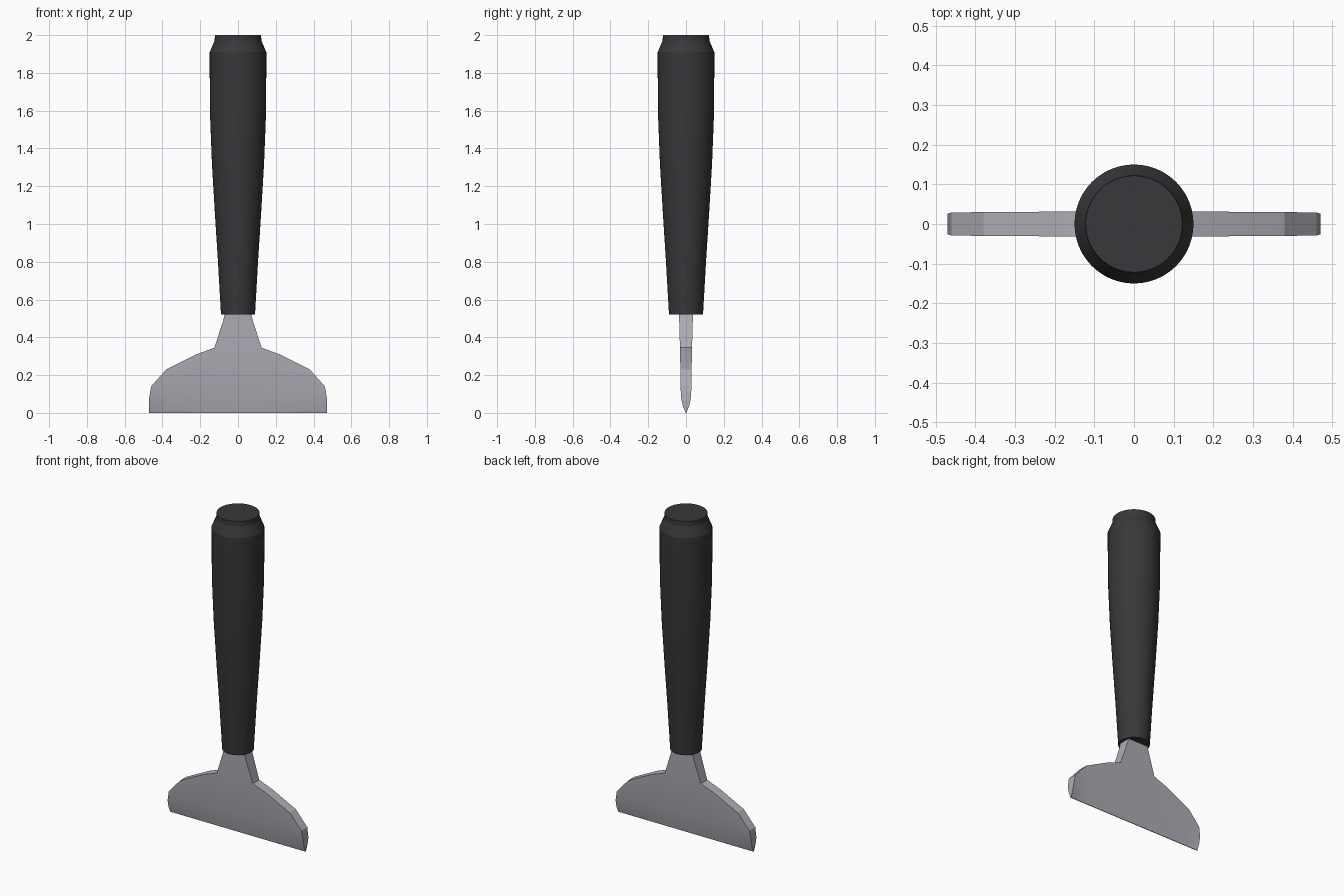
import bpy, bmesh, math

if "Cube" in bpy.data.objects:
    bpy.data.objects.remove(bpy.data.objects["Cube"])


def finish(name, bm, color):
    bmesh.ops.recalc_face_normals(bm, faces=bm.faces)
    me = bpy.data.meshes.new(name)
    bm.to_mesh(me)
    bm.free()
    ob = bpy.data.objects.new(name, me)
    bpy.context.collection.objects.link(ob)
    mat = bpy.data.materials.new(name + "_material")
    mat.diffuse_color = color
    mat.use_nodes = True
    mat.node_tree.nodes["Principled BSDF"].inputs["Base Color"].default_value = mat.diffuse_color
    me.materials.append(mat)
    bpy.ops.object.select_all(action='DESELECT')
    ob.select_set(True)
    bpy.context.view_layer.objects.active = ob
    bpy.ops.object.shade_smooth_by_angle(angle=math.radians(18))
    return ob


# Handle: lathed round grip with chamfered end
profile = [(0.09, 0.52), (0.106, 0.8), (0.122, 1.05), (0.138, 1.32),
           (0.149, 1.6), (0.15, 1.91), (0.124, 1.97), (0.122, 2.0)]
n = 48
bm = bmesh.new()
rings = [[bm.verts.new((r * math.cos(2 * math.pi * i / n),
                        r * math.sin(2 * math.pi * i / n), z))
          for i in range(n)] for r, z in profile]
for a, b in zip(rings, rings[1:]):
    for i in range(n):
        j = (i + 1) % n
        bm.faces.new((a[i], a[j], b[j], b[i]))
bm.faces.new(rings[0])
bm.faces.new(rings[-1])
finish("handle", bm, (0.04, 0.038, 0.041, 1))

# Blade: stations are (x, bevel height, top height, half thickness)
half = [(0.125, 0.117, 0.345, 0.032), (0.22, 0.11, 0.31, 0.031),
        (0.38, 0.095, 0.23, 0.03), (0.46, 0.083, 0.14, 0.029),
        (0.47, 0.04, 0.08, 0.026)]
stations = ([(-x, b, t, y) for x, b, t, y in reversed(half)]
            + [(0, 0.12, 0.345, 0.032)] + half)
bm = bmesh.new()
columns = []
for x, b, t, y in stations:
    yb = 0.018 if abs(x) > 0.465 else 0.025
    columns.append([bm.verts.new((x, -0.002, 0)), bm.verts.new((x, -yb, b)),
                    bm.verts.new((x, -y, t))])
for a, b in zip(columns, columns[1:]):
    for k in range(2):
        bm.faces.new((a[k], b[k], b[k + 1], a[k + 1]))

# Neck rising from the blade into the handle
row = [columns[i][2] for i in (4, 5, 6)]
for w, y, z in [(0.078, 0.036, 0.49), (0.062, 0.037, 0.56)]:
    new = [bm.verts.new((s * w, -y, z)) for s in (-1, 0, 1)]
    for i in range(2):
        bm.faces.new((row[i], row[i + 1], new[i + 1], new[i]))
    row = new

# Mirror the front sheet to the back and close the rim
rim = [e for e in bm.edges if e.is_boundary]
front = list(bm.faces)
back = {v: bm.verts.new((v.co.x, -v.co.y, v.co.z)) for v in list(bm.verts)}
for f in front:
    bm.faces.new([back[v] for v in reversed(f.verts)])
for e in rim:
    a, b = e.verts
    bm.faces.new((a, b, back[b], back[a]))
finish("scraper_blade", bm, (0.43, 0.41, 0.46, 1))
